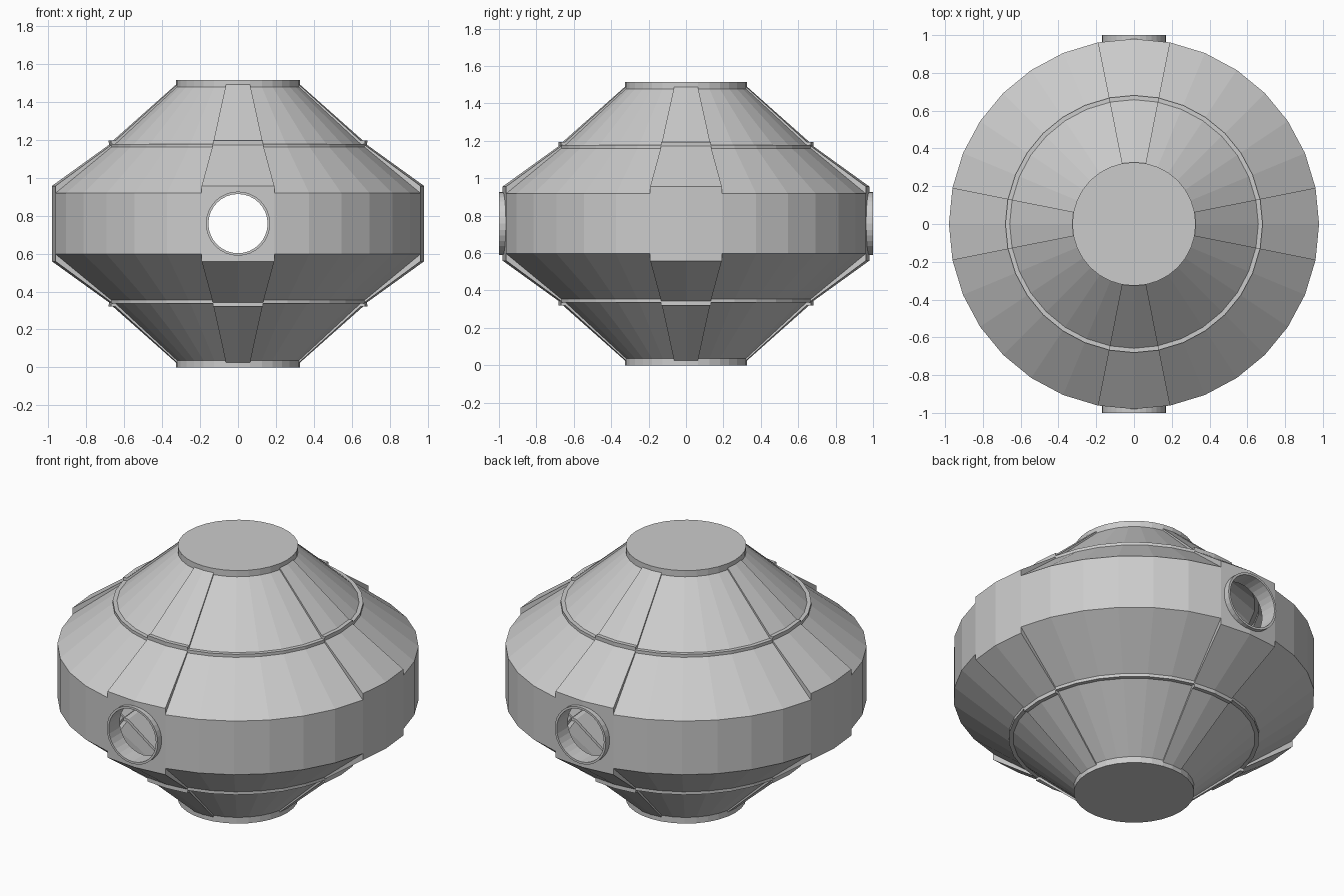
import bpy, bmesh, math
from mathutils import Matrix

if "Cube" in bpy.data.objects:
    bpy.data.objects.remove(bpy.data.objects["Cube"])

H = 1.515            # total height
MID = H / 2
SEG = 32
STEP = 2 * math.pi / SEG

grey = bpy.data.materials.new("hull_grey")
grey.diffuse_color = (0.6, 0.6, 0.6, 1)
grey.use_nodes = True
grey.node_tree.nodes["Principled BSDF"].inputs["Base Color"].default_value = grey.diffuse_color


def finish(bm, name):
    bmesh.ops.recalc_face_normals(bm, faces=bm.faces)
    me = bpy.data.meshes.new(name)
    bm.to_mesh(me)
    bm.free()
    me.materials.append(grey)
    ob = bpy.data.objects.new(name, me)
    bpy.context.collection.objects.link(ob)
    return ob


def flip(profile):
    """Mirror a profile about the middle height."""
    return [(r, H - z) for r, z in reversed(profile)]


def sector(name, profile, centre):
    """Closed profile swept over two facets around the given angle."""
    bm = bmesh.new()
    rows = []
    for k in (-1, 0, 1):
        a = centre + k * STEP
        rows.append([bm.verts.new((r * math.cos(a), r * math.sin(a), z)) for r, z in profile])
    n = len(profile)
    for p, q in zip(rows, rows[1:]):
        for i in range(n):
            j = (i + 1) % n
            bm.faces.new((p[i], p[j], q[j], q[i]))
    bm.faces.new(rows[0])
    bm.faces.new(rows[-1])
    return finish(bm, name)


# hull: faceted lathe with band, two cones, ledges and end caps
upper = [(0.98, 0.918), (0.68, 1.16), (0.68, 1.178), (0.657, 1.178),
         (0.327, 1.478), (0.327, H)]
outline = flip(upper) + upper
bm = bmesh.new()
rings = [[bm.verts.new((r * math.cos(i * STEP), r * math.sin(i * STEP), z)) for i in range(SEG)]
         for r, z in outline]
for lo, hi in zip(rings, rings[1:]):
    for i in range(SEG):
        j = (i + 1) % SEG
        bm.faces.new((lo[i], lo[j], hi[j], hi[i]))
bm.faces.new(rings[0])
bm.faces.new(rings[-1])
hull = finish(bm, "hull")

# porthole openings cut through the front and back of the band
bm = bmesh.new()
bmesh.ops.create_cone(bm, cap_ends=True, segments=SEG, radius1=0.158, radius2=0.158, depth=3,
                      matrix=Matrix.Translation((0, 0, MID)) @ Matrix.Rotation(math.pi / 2, 4, 'X'))
cutter = finish(bm, "porthole_cutter")
cutter.hide_render = True
mod = hull.modifiers.new("portholes", 'BOOLEAN')
mod.operation = 'DIFFERENCE'
mod.solver = 'EXACT'
mod.object = cutter
bpy.context.view_layer.objects.active = hull
bpy.ops.object.modifier_apply(modifier=mod.name)
bpy.data.objects.remove(cutter)

# remove the tunnel walls so the hull is a hollow shell
bm = bmesh.new()
bm.from_mesh(hull.data)
tunnel = [f for f in bm.faces
          if all(math.hypot(v.co.x, v.co.z - MID) < 0.1595 for v in f.verts)]
bmesh.ops.delete(bm, geom=tunnel, context='FACES')
bm.to_mesh(hull.data)
bm.free()

# porthole rims
for side, label in ((-1, "front"), (1, "back")):
    bm = bmesh.new()
    section = [(0.156, 0.895), (0.156, 1.0), (0.169, 1.0), (0.169, 0.895)]
    loops = [[bm.verts.new((r * math.sin(i * STEP), side * y, MID + r * math.cos(i * STEP)))
              for i in range(SEG)] for r, y in section]
    for k in range(4):
        a, b = loops[k], loops[(k + 1) % 4]
        for i in range(SEG):
            j = (i + 1) % SEG
            bm.faces.new((a[i], a[j], b[j], b[i]))
    finish(bm, label + "_porthole_rim")

# raised plates on the four sides of every cone
outer_plate = [(0.98, 0.918), (0.98, 0.956), (0.68, 1.172), (0.67, 1.155)]
inner_plate = [(0.68, 1.16), (0.681, 1.195), (0.658, 1.195), (0.327, 1.489),
               (0.32, 1.47), (0.65, 1.165)]
for k, label in enumerate(("right", "back", "left", "front")):
    ang = k * math.pi / 2
    for part, prof in (("outer_plate", outer_plate), ("inner_plate", inner_plate)):
        sector(f"{label}_upper_{part}", prof, ang)
        sector(f"{label}_lower_{part}", flip(prof), ang)
